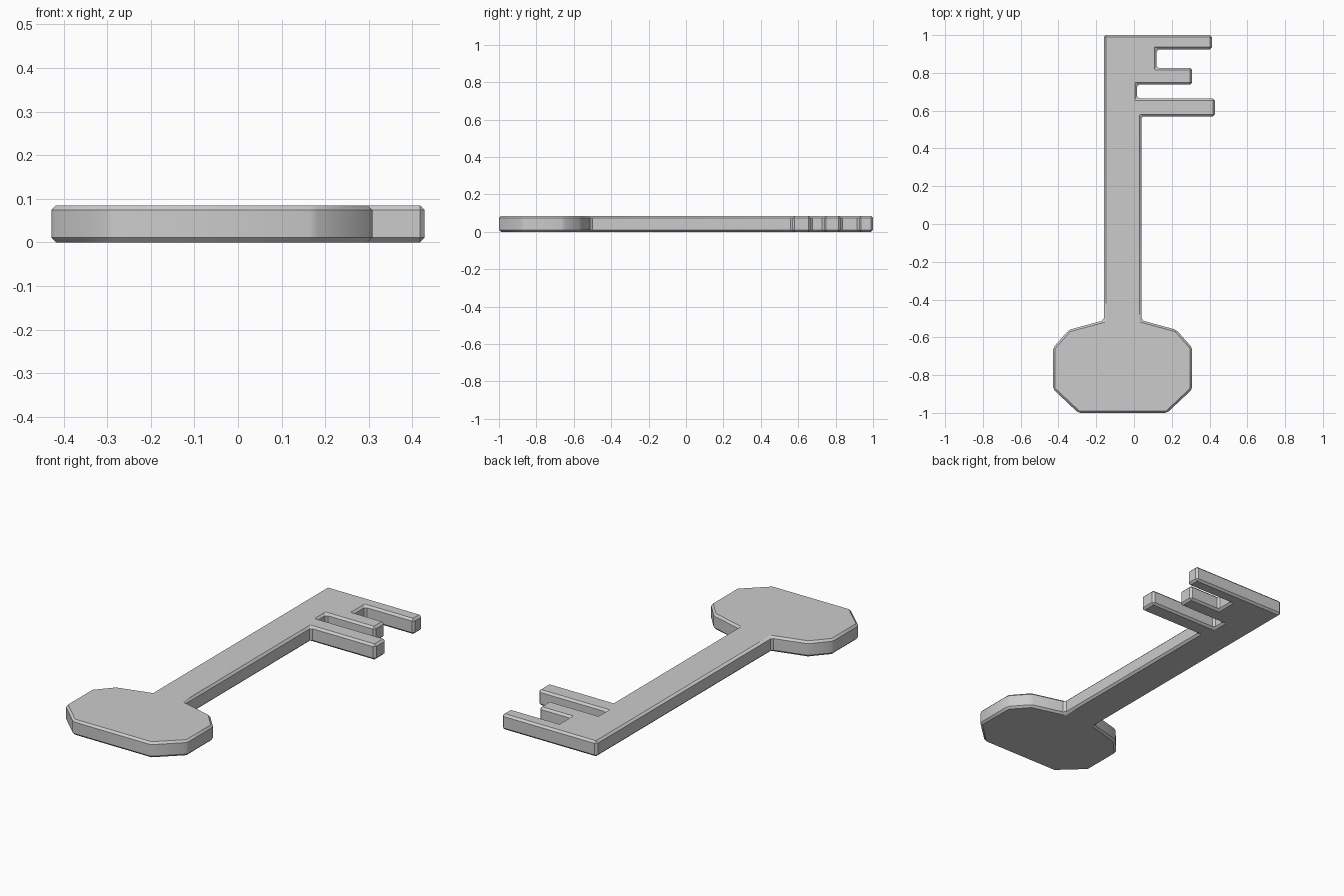
import bpy, bmesh, math

if "Cube" in bpy.data.objects:
    bpy.data.objects.remove(bpy.data.objects["Cube"])

THICK = 0.085
AXIS = -0.06      # x of the shaft and bow centre line
SHAFT = 0.1       # half width of the shaft

# right half of the bow, from the bottom up to the shaft (offsets from the axis)
bow = [(0.235, -1.0), (0.368, -0.875), (0.368, -0.655), (0.284, -0.56), (SHAFT, -0.51)]

# teeth: bottom y, top y, tip x, root x below the tooth
teeth = [(0.57, 0.665, 0.428, 0.04), (0.738, 0.827, 0.308, 0.015), (0.925, 1.0, 0.413, 0.12)]

# closed outline, counter-clockwise
outline = [(AXIS + x, y) for x, y in bow]
for i, (y0, y1, tip, root) in enumerate(teeth):
    outline += [(root, y0), (tip, y0), (tip, y1)]
    if i < len(teeth) - 1:
        outline.append((teeth[i + 1][3], y1))
outline.append((AXIS - SHAFT, 1.0))
outline += [(AXIS - x, y) for x, y in reversed(bow)]

# flat plate extruded from the outline
bm = bmesh.new()
face = bm.faces.new([bm.verts.new((x, y, 0)) for x, y in outline])
ext = bmesh.ops.extrude_face_region(bm, geom=[face])
top = [v for v in ext["geom"] if isinstance(v, bmesh.types.BMVert)]
bmesh.ops.translate(bm, verts=top, vec=(0, 0, THICK))
if not all(f.is_valid for f in bm.faces) or face not in bm.faces:
    bm.faces.new([v for v in bm.verts if v.co.z < 1e-6])
bmesh.ops.recalc_face_normals(bm, faces=bm.faces)

mesh = bpy.data.meshes.new("key")
bm.to_mesh(mesh)
bm.free()
key = bpy.data.objects.new("key", mesh)
bpy.context.collection.objects.link(key)

# narrow chamfer on every sharp edge
bevel = key.modifiers.new("chamfer", "BEVEL")
bevel.width = 0.011
bevel.segments = 1
bevel.limit_method = "ANGLE"
bevel.angle_limit = math.radians(30)

bpy.context.view_layer.objects.active = key
key.select_set(True)
bpy.ops.object.modifier_apply(modifier="chamfer")
bpy.ops.object.shade_smooth_by_angle(angle=math.radians(30))
